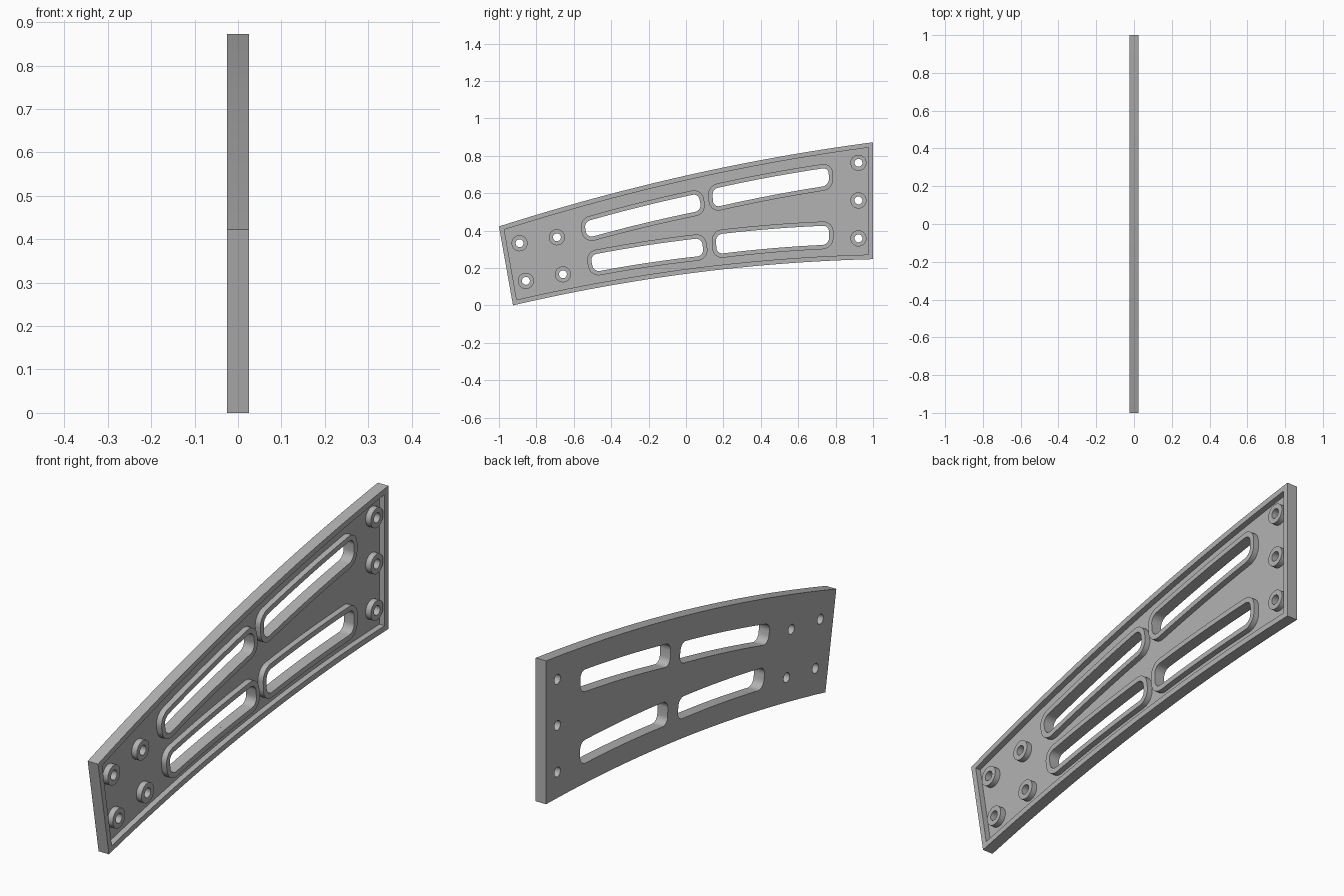
import bpy, bmesh, math
from mathutils import Vector, Matrix

if "Cube" in bpy.data.objects:
    bpy.data.objects.remove(bpy.data.objects["Cube"])

HALF = 0.025          # half of the total thickness
RIM = 0.025           # width of the raised borders

grey = bpy.data.materials.new("plain grey")
grey.use_nodes = True
colour = (0.45, 0.45, 0.45, 1)
grey.diffuse_color = colour
grey.node_tree.nodes["Principled BSDF"].inputs["Base Color"].default_value = colour


def bowed(a, b, sag, steps):
    """Points from a to b along a shallow upward arc."""
    return [a.lerp(b, i / steps) + Vector((0, 4 * sag * (i / steps) * (1 - i / steps)))
            for i in range(steps + 1)]


def circle(centre, radius, steps=32):
    return [Vector(centre) + radius * Vector((math.cos(t), math.sin(t)))
            for t in (math.tau * i / steps for i in range(steps))]


def offset(points, distance):
    """Mitred outward offset of a clockwise outline."""
    result = []
    for i, p in enumerate(points):
        d1 = (p - points[i - 1]).normalized()
        d2 = (points[(i + 1) % len(points)] - p).normalized()
        n1, n2 = Vector((-d1.y, d1.x)), Vector((-d2.y, d2.x))
        result.append(p + (n1 + n2) * distance / (1 + n1.dot(n2)))
    return result


def slot(corners, radius=0.034, sag=0.005):
    """Rounded slot from top left, top right, bottom right, bottom left."""
    c = [Vector(p) for p in corners]
    arcs = []
    for i, p in enumerate(c):
        a = (c[i - 1] - p).normalized() * radius
        b = (c[(i + 1) % 4] - p).normalized() * radius
        arcs.append([p + a * (1 - math.sin(t)) + b * (1 - math.cos(t))
                     for t in (math.pi / 2 * k / 8 for k in range(9))])
    top = bowed(arcs[0][-1], arcs[1][0], sag, 8)[1:-1]
    bottom = bowed(arcs[2][-1], arcs[3][0], sag, 8)[1:-1]
    return arcs[0] + top + arcs[1] + arcs[2] + bottom + arcs[3]


def slab(name, outlines, low, high):
    """Solid between two x positions; later outlines cut holes in the first."""
    curve = bpy.data.curves.new(name, 'CURVE')
    curve.dimensions, curve.fill_mode = '2D', 'BOTH'
    curve.extrude = (high - low) / 2
    for points in outlines:
        spline = curve.splines.new('POLY')
        spline.points.add(len(points) - 1)
        for target, p in zip(spline.points, points):
            target.co = (p.x, p.y, 0, 1)
        spline.use_cyclic_u = True
    helper = bpy.data.objects.new(name + " outline", curve)
    bpy.context.collection.objects.link(helper)
    deps = bpy.context.evaluated_depsgraph_get()
    mesh = bpy.data.meshes.new_from_object(helper.evaluated_get(deps))
    bpy.data.objects.remove(helper)

    # Weld, then stand the outline up in the y-z plane
    bm = bmesh.new()
    bm.from_mesh(mesh)
    bmesh.ops.remove_doubles(bm, verts=bm.verts, dist=1e-5)
    bmesh.ops.recalc_face_normals(bm, faces=bm.faces)
    stand = Matrix(((0, 0, 1, (low + high) / 2), (1, 0, 0, 0), (0, 1, 0, 0), (0, 0, 0, 1)))
    bm.transform(stand)
    bm.to_mesh(mesh)
    bm.free()
    mesh.name = name
    mesh.materials.clear()
    mesh.materials.append(grey)
    part = bpy.data.objects.new(name, mesh)
    bpy.context.collection.objects.link(part)
    bpy.ops.object.select_all(action='DESELECT')
    part.select_set(True)
    bpy.context.view_layer.objects.active = part
    bpy.ops.object.shade_smooth_by_angle(angle=math.radians(30))


# Bowed outer outline, clockwise from the top of the short end
top = bowed(Vector((-1, 0.422)), Vector((1, 0.872)), 0.047, 32)
bottom = bowed(Vector((1, 0.247)), Vector((-0.925, 0)), 0.05, 32)
outline = top + bottom

slots = {
    "upper_front": slot([(-0.545, 0.447), (0.067, 0.599), (0.083, 0.508), (-0.529, 0.361)]),
    "lower_front": slot([(-0.511, 0.27), (0.083, 0.361), (0.096, 0.267), (-0.495, 0.179)]),
    "upper_back": slot([(0.139, 0.623), (0.762, 0.738), (0.765, 0.642), (0.147, 0.524)]),
    "lower_back": slot([(0.16, 0.38), (0.765, 0.428), (0.765, 0.326), (0.163, 0.275)]),
}
bosses = [(-0.89, 0.332), (-0.69, 0.364), (-0.856, 0.131), (-0.658, 0.166),
          (0.922, 0.762), (0.922, 0.561), (0.922, 0.358)]
bores = [circle(p, 0.021) for p in bosses]

# Back plate with slots and screw holes
slab("plate", [outline, *slots.values(), *bores], -HALF, 0)

# Raised border
slab("rim", [outline, offset(outline, -RIM)], 0, HALF)

# Raised lip round each slot
for place, hole in slots.items():
    slab(place + "_slot_lip", [offset(hole, 0.023), hole], 0, HALF)

# Screw bosses
for i, (centre, bore) in enumerate(zip(bosses, bores), 1):
    slab(f"screw_boss_{i}", [circle(centre, 0.043), bore], 0, HALF)
